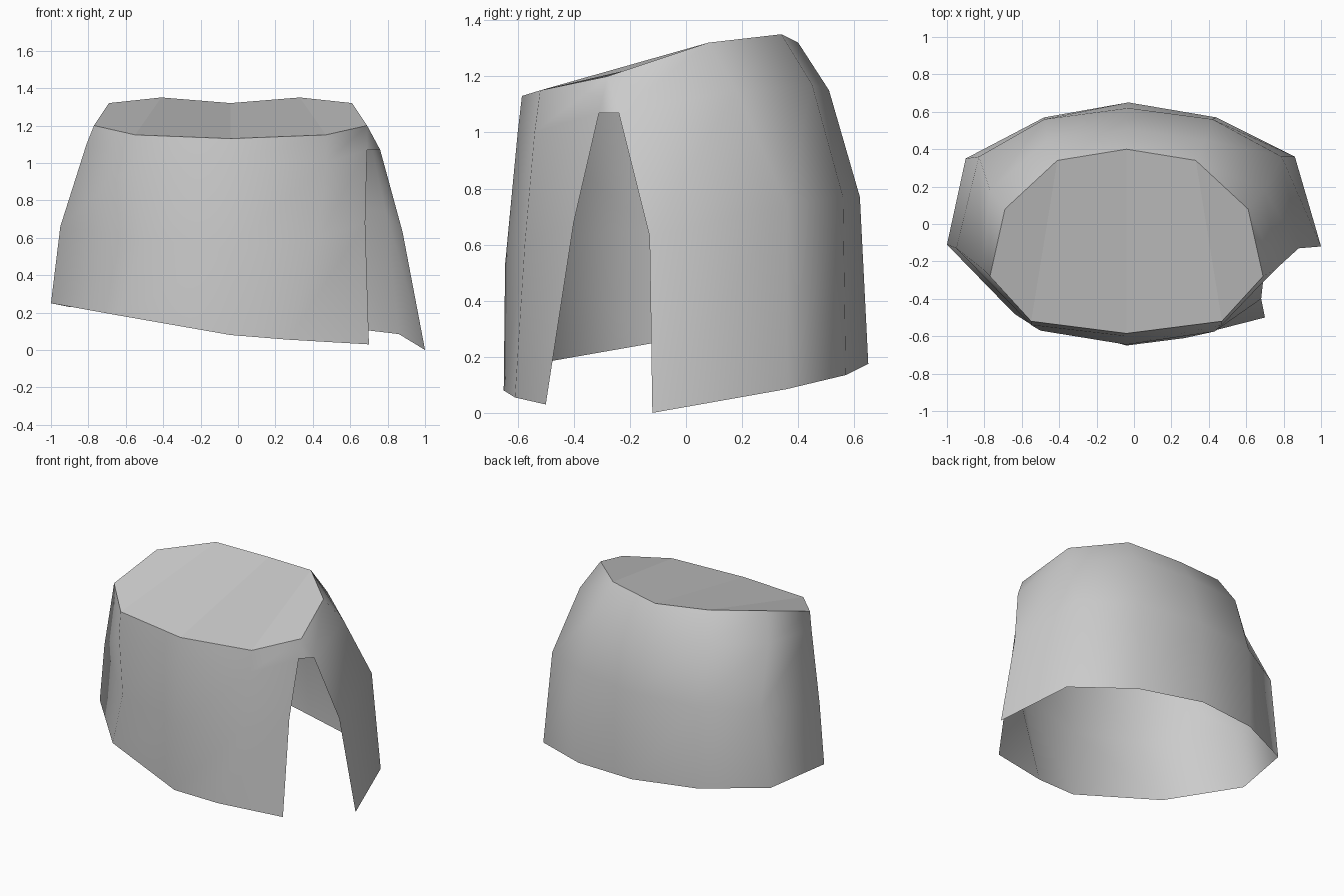
import bpy
import bmesh

# One plain cloth colour
cloth = bpy.data.materials.new("grey cloth")
cloth.diffuse_color = (0.6, 0.6, 0.6, 1)

# Rings run from the rear edge of the slit, round the back and left,
# to the front edge of the slit
hem = [(1.0, -.12, 0), (.86, .36, .085), (.44, .57, .135), (-.03, .65, .175),
       (-.48, .57, .20), (-.90, .35, .23), (-1.0, -.11, .25), (-.64, -.48, .185),
       (-.04, -.65, .08), (.27, -.61, .055), (.70, -.50, .03)]
hip = [(.88, -.13, .63), (.79, .36, .74), (.42, .56, .77), (-.03, .62, .77),
       (-.48, .56, .77), (-.83, .36, .76), (-.95, -.13, .66), (-.50, -.57, .60),
       (-.04, -.645, .53), (.43, -.575, .60), (.68, -.40, .68)]
upper = [(.76, -.24, 1.07), (.70, .18, 1.15), (.38, .45, 1.17), (-.04, .51, 1.15),
         (-.46, .45, 1.17), (-.77, .18, 1.15), (-.81, -.24, 1.10), (-.55, -.54, 1.0),
         (-.04, -.60, 1.0), (.47, -.54, 1.0), (.69, -.31, 1.07)]
waist = [(.69, -.28, 1.20), (.61, .08, 1.32), (.33, .34, 1.35), (-.04, .40, 1.32),
         (-.41, .34, 1.35), (-.69, .08, 1.32), (-.77, -.28, 1.20), (-.55, -.52, 1.15),
         (-.04, -.585, 1.13), (.47, -.52, 1.15)]


def finish(bm, name, smooth):
    for f in bm.faces:
        f.smooth = smooth
    mesh = bpy.data.meshes.new(name)
    bm.to_mesh(mesh)
    bm.free()
    mesh.materials.append(cloth)
    obj = bpy.data.objects.new(name, mesh)
    bpy.context.collection.objects.link(obj)


# Skirt wall: open at the hem, split at the front right, closed above the slit
bm = bmesh.new()
rings = [[bm.verts.new(p) for p in ring] for ring in (hem, hip, upper, waist)]
rings[3].append(rings[3][0])
for low, high in zip(rings, rings[1:]):
    for i in range(10):
        bm.faces.new((low[i], low[i + 1], high[i + 1], high[i]))
bm.faces.new((rings[2][10], rings[2][0], rings[3][0]))
finish(bm, "skirt_wall", True)

# Flat-shaded cap over the waist, in strips from front to back
bm = bmesh.new()
top = [bm.verts.new(p) for p in waist]
for strip in ((0, 1, 2, 9), (9, 2, 3, 8), (8, 3, 4, 7), (7, 4, 5, 6)):
    bm.faces.new([top[i] for i in strip])
finish(bm, "waist_cap", False)
